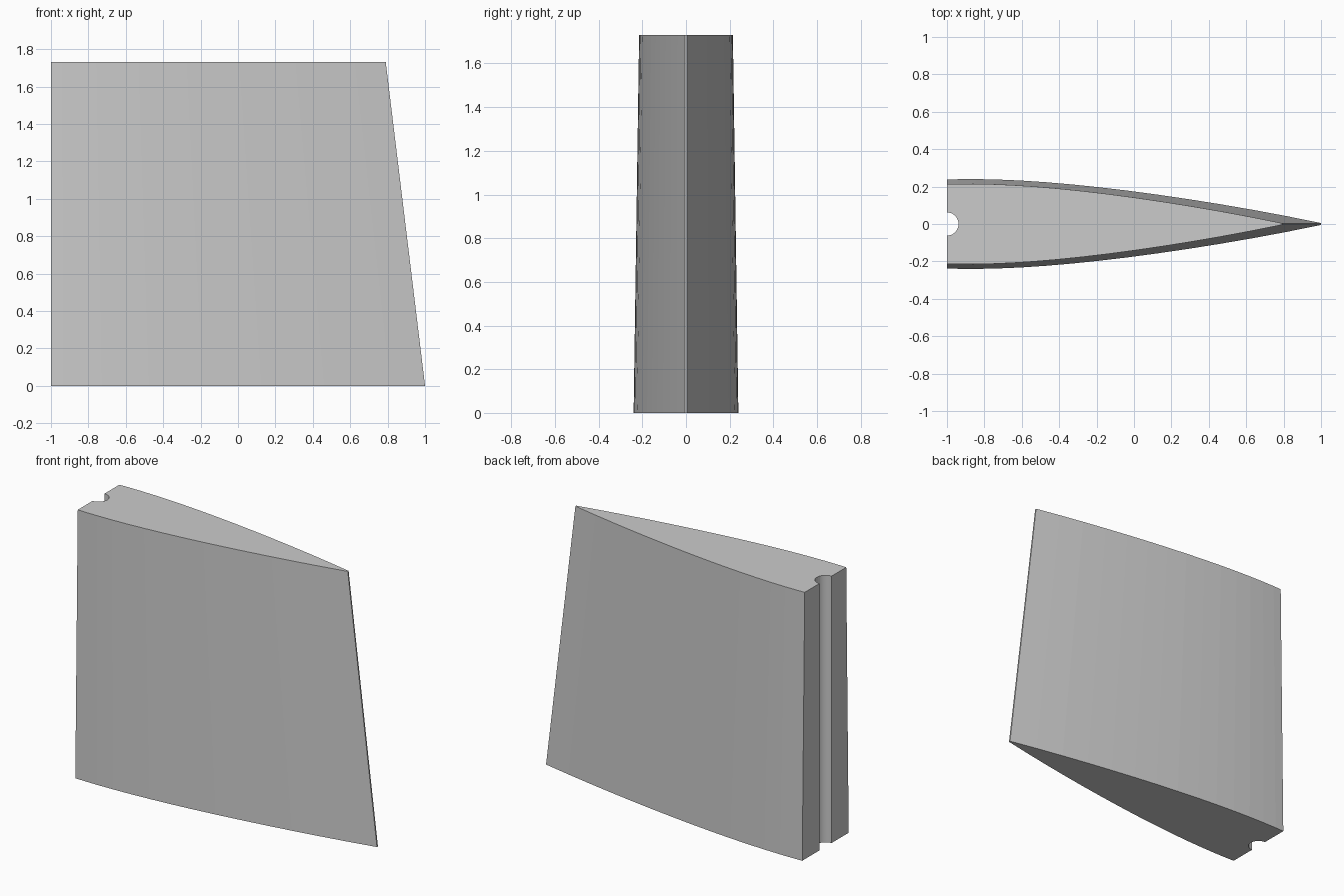
import bpy
import bmesh
import math

cube = bpy.data.objects.get("Cube")
if cube:
    bpy.data.objects.remove(cube)

HEIGHT = 1.73
TAPER = 0.895        # top section relative to the bottom one
CHORD = 2.67         # full foil chord; the nose is cut off at x = -1
HALF_WIDTH = 0.24
GROOVE = 0.062
SEGMENTS = 14
GROOVE_STEPS = 16

grey = bpy.data.materials.new("light_grey")
grey.use_nodes = True
colour = (0.6, 0.6, 0.6, 1)
grey.diffuse_color = colour
grey.node_tree.nodes["Principled BSDF"].inputs["Base Color"].default_value = colour


def foil(x):
    """Half thickness of a symmetric foil at x, tail at x = 1."""
    c = 1 - (1 - x) / CHORD
    t = (0.2969 * math.sqrt(c) - 0.126 * c - 0.3516 * c**2
         + 0.2843 * c**3 - 0.1015 * c**4)
    return HALF_WIDTH * t * 10


def section(scale):
    """Outline of one level: two curved flanks and a round groove."""
    xs = [-1 + 2 * (i / SEGMENTS) ** 1.3 for i in range(SEGMENTS + 1)]
    flank = [(-1 + (x + 1) * scale, foil(x) * scale) for x in xs]
    front = [(x, -y) for x, y in flank]
    angles = [math.pi * (0.5 - i / GROOVE_STEPS) for i in range(GROOVE_STEPS + 1)]
    groove = [(-1 + GROOVE * math.cos(a), GROOVE * math.sin(a)) for a in angles]
    return front + flank[::-1] + groove


# Tapered blade lofted between the bottom and top outlines
bm = bmesh.new()
low = [bm.verts.new((x, y, 0)) for x, y in section(1)]
high = [bm.verts.new((x, y, HEIGHT)) for x, y in section(TAPER)]
n = len(low)
for i in range(n):
    j = (i + 1) % n
    bm.faces.new((low[i], low[j], high[j], high[i]))
bm.faces.new(low[::-1])
bm.faces.new(high)
bmesh.ops.recalc_face_normals(bm, faces=bm.faces)

mesh = bpy.data.meshes.new("foil_blade")
bm.to_mesh(mesh)
bm.free()
mesh.materials.append(grey)
blade = bpy.data.objects.new("foil_blade", mesh)
bpy.context.collection.objects.link(blade)
